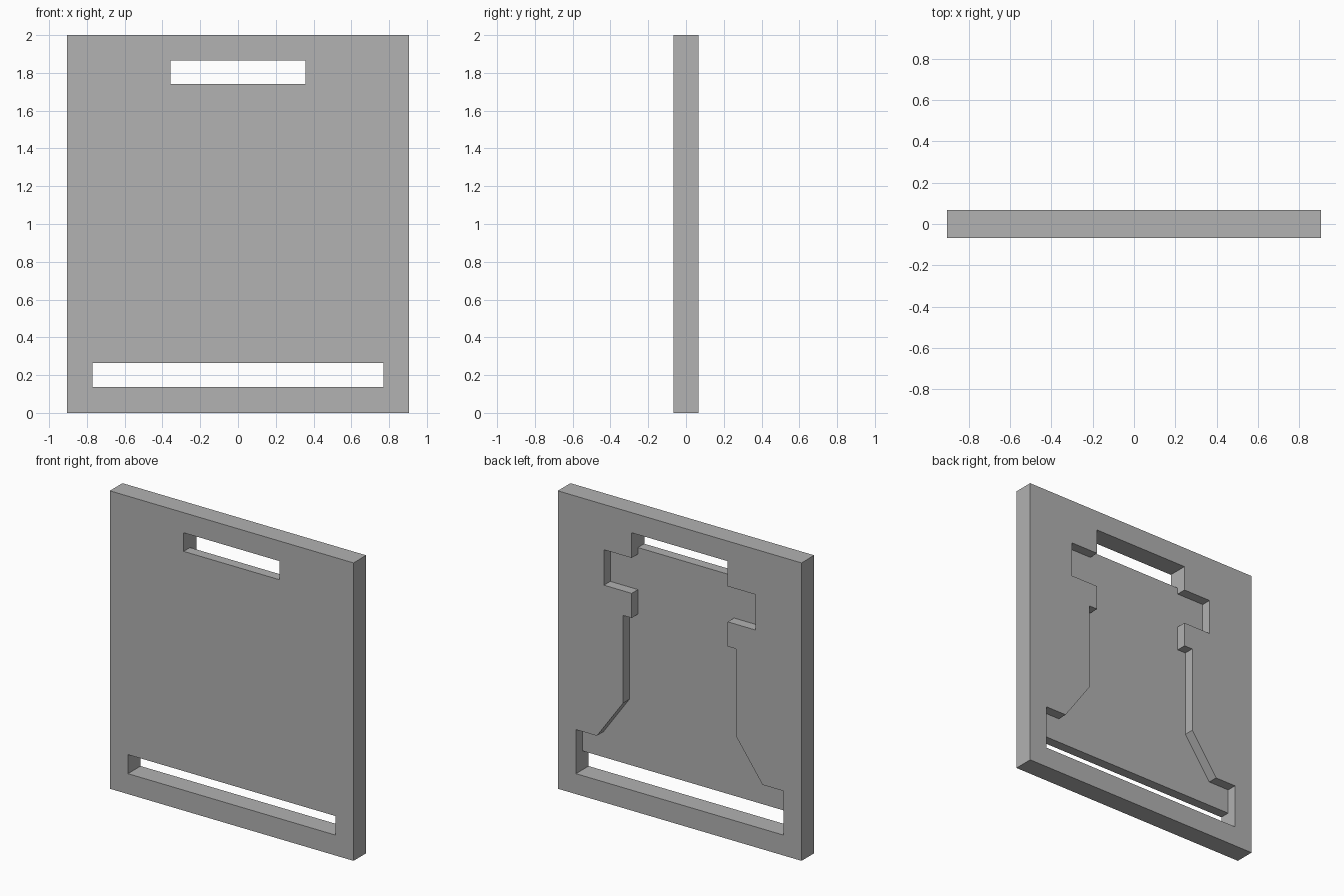
import bpy
import bmesh

default = bpy.data.objects.get("Cube")
if default:
    bpy.data.objects.remove(default, do_unlink=True)

# Single grey material
grey = bpy.data.materials.new("grey")
grey.use_nodes = True
colour = (0.445, 0.445, 0.445, 1)
grey.diffuse_color = colour
grey.node_tree.nodes["Principled BSDF"].inputs["Base Color"].default_value = colour

HALF_W, HEIGHT, HALF_T = 0.905, 2.0, 0.067
GRIP_W, GRIP_LOW, GRIP_TOP = 0.357, 1.74, 1.865
BASE_W, BASE_LOW, BASE_TOP = 0.77, 0.137, 0.265


def prism(name, half_profile, y0, y1):
    """Mirror a right-hand (x, z) outline across x = 0 and extrude it along y."""
    outline = half_profile + [(-x, z) for x, z in reversed(half_profile)]
    bm = bmesh.new()
    face = bm.faces.new([bm.verts.new((x, y0, z)) for x, z in outline])
    side = bmesh.ops.extrude_face_region(bm, geom=[face])
    moved = [v for v in side["geom"] if isinstance(v, bmesh.types.BMVert)]
    bmesh.ops.translate(bm, verts=moved, vec=(0, y1 - y0, 0))
    bmesh.ops.recalc_face_normals(bm, faces=bm.faces)
    mesh = bpy.data.meshes.new(name)
    bm.to_mesh(mesh)
    bm.free()
    mesh.materials.append(grey)
    obj = bpy.data.objects.new(name, mesh)
    bpy.context.collection.objects.link(obj)
    return obj


def cut(target, cutter):
    """Subtract the cutter, apply the result and discard the cutter."""
    cutter.hide_render = True
    mod = target.modifiers.new("cut", "BOOLEAN")
    mod.operation = "DIFFERENCE"
    mod.solver = "EXACT"
    mod.object = cutter
    bpy.context.view_layer.objects.active = target
    bpy.ops.object.modifier_apply(modifier=mod.name)
    bpy.data.objects.remove(cutter, do_unlink=True)


# Flat plate
plate = prism("plate", [(HALF_W, 0), (HALF_W, HEIGHT)], -HALF_T, HALF_T)

# Stepped pocket, half the thickness deep, open at the back
pocket = [
    (BASE_W, BASE_LOW), (BASE_W, 0.433), (0.615, 0.433),
    (0.42, 0.705), (0.42, 1.293), (GRIP_W, 1.293),
    (GRIP_W, 1.458), (0.562, 1.458), (0.562, 1.696),
    (GRIP_W, 1.696), (GRIP_W, GRIP_TOP),
]
cut(plate, prism("pocket_cutter", pocket, 0, 0.2))

# Through slots at the top and bottom of the pocket
for name, w, low, top in (("grip_slot_cutter", GRIP_W, GRIP_LOW, GRIP_TOP),
                          ("base_slot_cutter", BASE_W, BASE_LOW, BASE_TOP)):
    cut(plate, prism(name, [(w, low), (w, top)], -0.2, 0.2))
